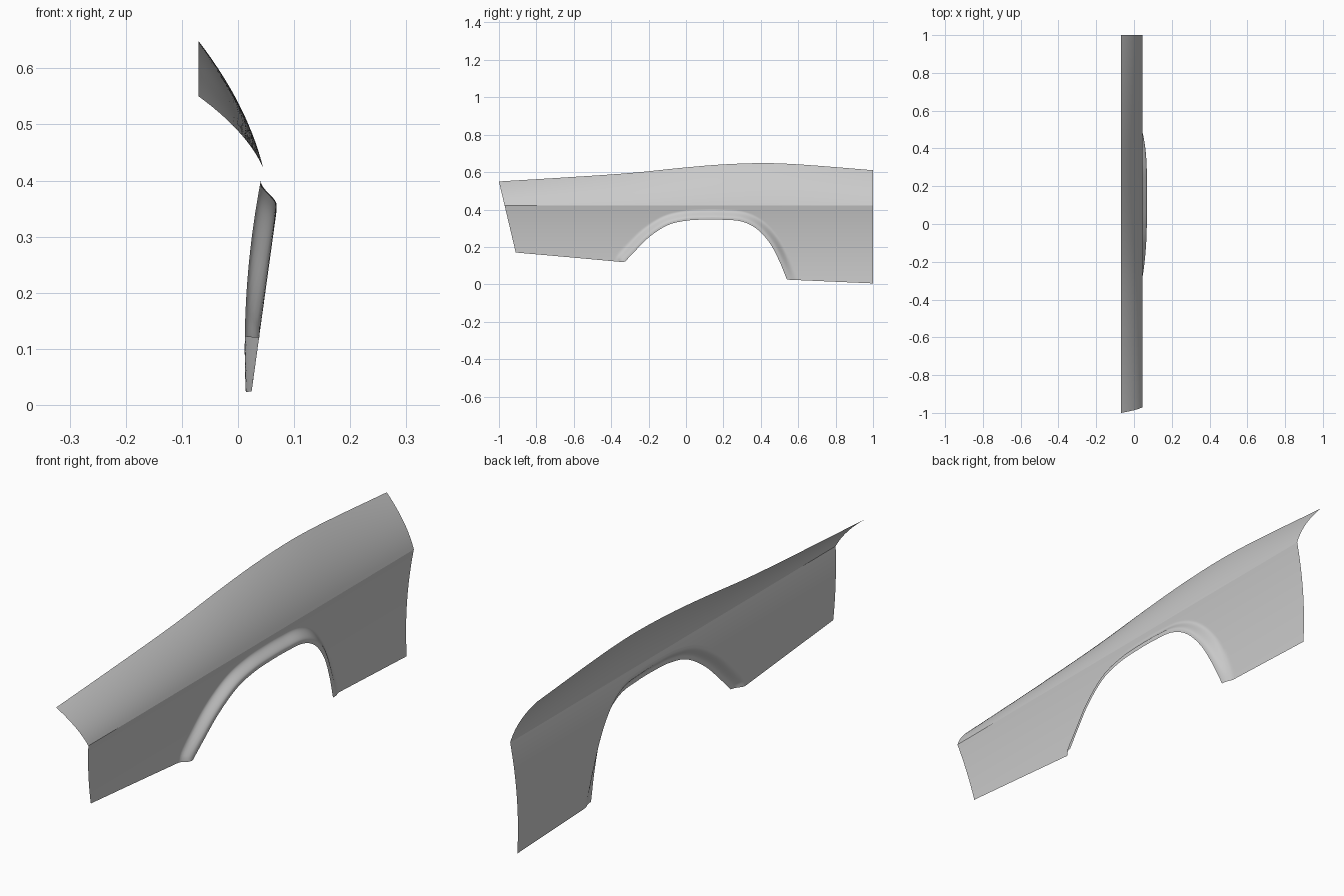
import bpy
from mathutils import Vector

cube = bpy.data.objects.get("Cube")
if cube:
    bpy.data.objects.remove(cube, do_unlink=True)

CREASE = 0.422

# Guide curves as (y, z) points
TOP = [(-1, .55), (-.65, .571), (-.3, .595), (0, .625), (.2, .641), (.42, .648), (.62, .64), (1, .61)]
ARCH = [(-.325, .122), (-.28, .17), (-.2, .25), (-.1, .315), (0, .34), (.1, .346), (.2, .345),
        (.3, .335), (.38, .295), (.45, .217), (.5, .122), (.54, .025)]


def curve(points, y):
    """Smooth height through the guide points."""
    n = len(points)

    def slope(i):
        a, b = points[max(i - 1, 0)], points[min(i + 1, n - 1)]
        return (b[1] - a[1]) / (b[0] - a[0])

    i = max(k for k in range(n - 1) if k == 0 or points[k][0] <= y)
    (y0, z0), (y1, z1) = points[i], points[i + 1]
    h = y1 - y0
    t = (y - y0) / h
    return (z0 * (1 + 2 * t) * (1 - t) ** 2 + slope(i) * h * t * (1 - t) ** 2
            + z1 * t * t * (3 - 2 * t) + slope(i + 1) * h * t * t * (t - 1))


def spread(a, b, n):
    return [a + (b - a) * i / n for i in range(n)]


def lower_edge(y):
    if y < -.35:
        return .12 + (-.35 - y) / .62 * .05
    if y < ARCH[0][0]:
        return .12
    if y <= ARCH[-1][0]:
        return curve(ARCH, y)
    return .025 - (y - .54) / .46 * .02


arch_line = [Vector((y, curve(ARCH, y))) for y in spread(ARCH[0][0], ARCH[-1][0], 140) + [ARCH[-1][0]]]


def arch_nearest(p):
    """Distance to the wheel arch and height of its closest point."""
    best = (9, 0)
    for a, b in zip(arch_line, arch_line[1:]):
        d = b - a
        q = a + d * min(max((p - a).dot(d) / d.length_squared, 0), 1)
        best = min(best, ((p - q).length, q.y))
    return best


def side_x(y, z):
    """Tucked-in side with a flared lip around the wheel arch."""
    k = (z - .1) / (CREASE - .1)
    base = .012 + .033 * k * k
    if not -.45 < y < .65:
        return base
    dist, height = arch_nearest(Vector((y, z)))
    t = min(max((dist - .01) / .045, 0), 1)
    flare = 1 - t * t * (3 - 2 * t)
    return base + max(.021 + .138 * height - base, 0) * flare


def rake(y, z):
    """Lean the front end backward toward the bottom."""
    return y + .237 * (CREASE - z) * max(0, (-.35 - y) / .62)


# Columns are closest together around the arch
columns = (spread(-.97, -.42, 20) + spread(-.42, -.325, 12) + spread(-.325, .36, 70)
           + spread(.36, .54, 45) + spread(.54, .64, 12) + spread(.64, 1, 14) + [1])
SIDE_ROWS, TOP_ROWS = 26, 14
ROWS = SIDE_ROWS + TOP_ROWS + 1

verts, faces = [], []
for y in columns:
    low, high = lower_edge(y), curve(TOP, rake(y, .55))
    for r in range(SIDE_ROWS):
        z = low + (CREASE - low) * r / SIDE_ROWS
        yy = rake(y, z)
        verts.append((side_x(y, z), yy, z))
    for r in range(TOP_ROWS + 1):
        t = r / TOP_ROWS
        z = CREASE + (high - CREASE) * t
        verts.append((.045 - .056 * t - .059 * t * t, rake(y, z), z))

for c in range(len(columns) - 1):
    for r in range(ROWS - 1):
        a = c * ROWS + r
        faces.append((a, a + ROWS, a + ROWS + 1, a + 1))

mesh = bpy.data.meshes.new("fender_panel")
mesh.from_pydata(verts, [], faces)
mesh.update()
mesh.shade_smooth()

# Keep the body line crisp
for e in mesh.edges:
    if all(v % ROWS == SIDE_ROWS for v in e.vertices):
        e.use_edge_sharp = True

# Grey panel colour
grey = bpy.data.materials.new("panel_grey")
grey.use_nodes = True
colour = (.6, .6, .6, 1)
grey.diffuse_color = colour
grey.node_tree.nodes["Principled BSDF"].inputs["Base Color"].default_value = colour
mesh.materials.append(grey)

fender = bpy.data.objects.new("fender_panel", mesh)
bpy.context.scene.collection.objects.link(fender)
